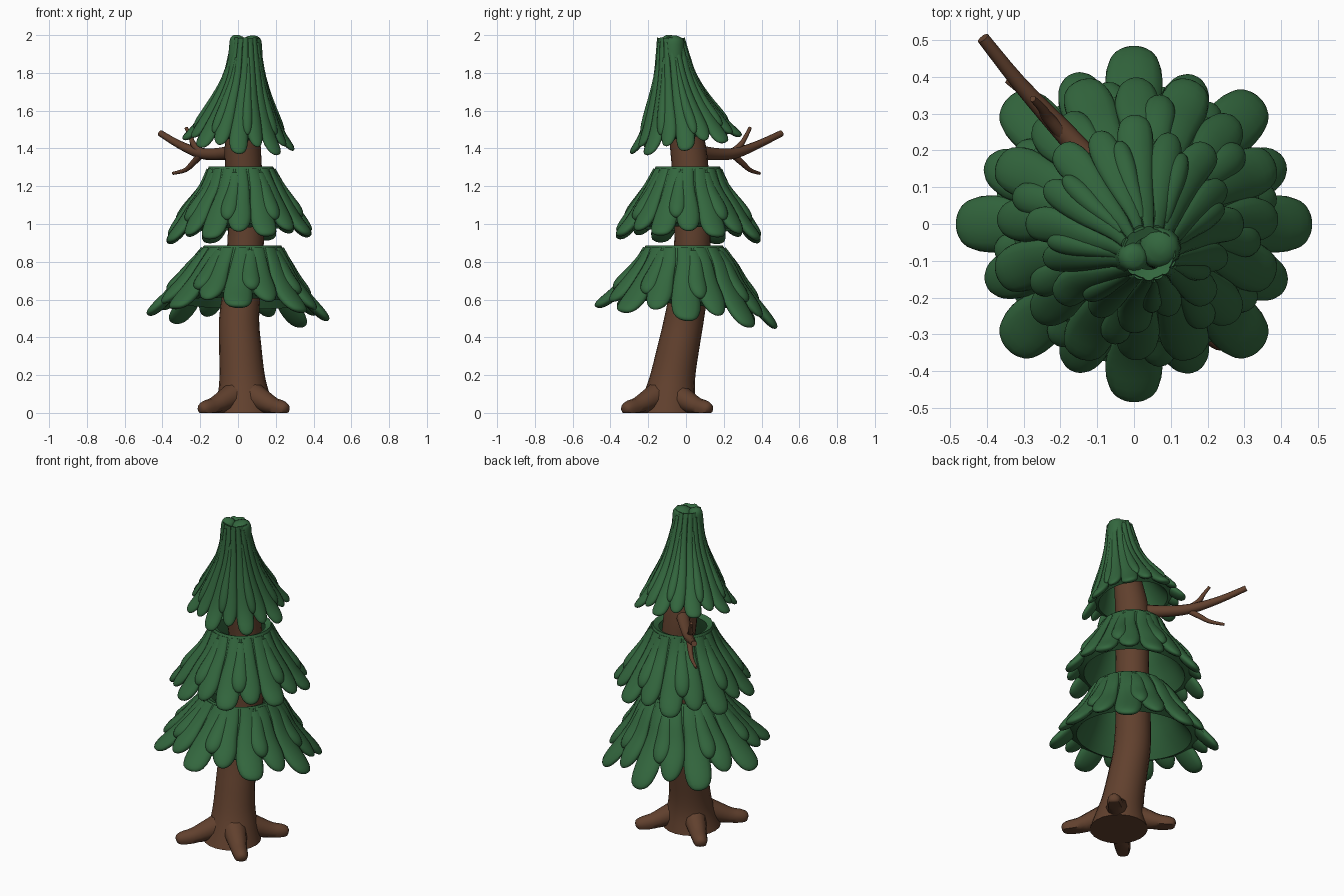
import bpy, bmesh, math, random
from mathutils import Vector

if "Cube" in bpy.data.objects:
    bpy.data.objects.remove(bpy.data.objects["Cube"])

random.seed(4)

def material(name, rgb):
    m = bpy.data.materials.new(name)
    m.diffuse_color = (*rgb, 1)
    m.use_nodes = True
    m.node_tree.nodes["Principled BSDF"].inputs["Base Color"].default_value = m.diffuse_color
    return m

GREEN = material("pine green", (0.033, 0.135, 0.048))
BROWN = material("bark brown", (0.12, 0.052, 0.027))

def spline(rows, t):
    """Catmull-Rom through rows, t in 0..1."""
    n = len(rows) - 1
    i = min(int(t * n), n - 1)
    f = t * n - i
    p = [rows[max(0, min(n, i + k))] for k in (-1, 0, 1, 2)]
    return [b + 0.5 * f * (c - a + f * (2*a - 5*b + 4*c - d + f * (3*(b - c) + d - a)))
            for a, b, c, d in zip(*p)]

def loft(bm, rings, cap_start=True, cap_end=True, loop=False):
    vs = [[bm.verts.new(p) for p in ring] for ring in rings]
    n = len(vs[0])
    pairs = list(zip(vs, vs[1:])) + ([(vs[-1], vs[0])] if loop else [])
    for a, b in pairs:
        for j in range(n):
            k = (j + 1) % n
            bm.faces.new((a[j], a[k], b[k], b[j]))
    if not loop:
        if cap_start:
            bm.faces.new(vs[0][::-1])
        if cap_end:
            bm.faces.new(vs[-1])

def finish(bm, name, mat, angle=50):
    bmesh.ops.recalc_face_normals(bm, faces=bm.faces)
    me = bpy.data.meshes.new(name)
    bm.to_mesh(me)
    bm.free()
    me.materials.append(mat)
    ob = bpy.data.objects.new(name, me)
    bpy.context.collection.objects.link(ob)
    bpy.ops.object.select_all(action='DESELECT')
    ob.select_set(True)
    bpy.context.view_layer.objects.active = ob
    bpy.ops.object.shade_smooth_by_angle(angle=math.radians(angle))
    return ob

def tube(bm, pts, steps=12, sides=10):
    """Round limb through (x, y, z, radius) points, never below the ground."""
    rings = []
    for s in range(steps + 1):
        t = s / steps
        x, y, z, r = spline(pts, t)
        a = Vector(spline(pts, max(0, t - .02))[:3])
        b = Vector(spline(pts, min(1, t + .02))[:3])
        d = (b - a).normalized()
        up = Vector((0, 0, 1)) if abs(d.z) < .9 else Vector((0, 1, 0))
        u = d.cross(up).normalized()
        v = u.cross(d)
        ring = []
        for j in range(sides):
            q = 2 * math.pi * j / sides
            p = Vector((x, y, z)) + (u * math.cos(q) + v * math.sin(q)) * r
            p.z = max(p.z, 0)
            ring.append(p)
        rings.append(ring)
    loft(bm, rings)

# Trunk: leaning column with a flared foot, rows are (x, y, z, radius)
TRUNK = [(.03, -.10, 0, .165), (.03, -.088, .1, .137), (.022, -.07, .2, .12),
         (.012, -.04, .35, .112), (.006, -.01, .5, .106), (.025, .022, .7, .1),
         (.042, .035, .95, .096), (.035, .028, 1.2, .096), (.025, .012, 1.4, .096),
         (.03, -.02, 1.6, .08)]
bm = bmesh.new()
rings = []
for s in range(37):
    x, y, z, r = spline(TRUNK, s / 36)
    rings.append([(x + r * math.cos(math.pi * j / 10), y + r * math.sin(math.pi * j / 10), z)
                  for j in range(20)])
loft(bm, rings)
# Four roots on the diagonals
for k in range(4):
    q = math.radians(45 + 90 * k)
    c, s = math.cos(q), math.sin(q)
    tube(bm, [(.03 + c * d, -.1 + s * d, z, r) for d, z, r in
              ((.05, .1, .075), (.14, .065, .06), (.22, .035, .048),
               (.28, .025, .042), (.315, .02, .03), (.325, .018, .008))])
finish(bm, "trunk", BROWN)

# Bare branch with two twigs
bm = bmesh.new()
tube(bm, [(0, .04, 1.385, .04), (-.1, .15, 1.37, .034), (-.2, .26, 1.375, .029),
          (-.31, .38, 1.42, .021), (-.41, .505, 1.48, .017)])
tube(bm, [(-.19, .24, 1.375, .02), (-.235, .29, 1.42, .016), (-.25, .315, 1.46, .012),
          (-.275, .34, 1.51, .009)], 8, 8)
tube(bm, [(-.19, .24, 1.375, .02), (-.24, .3, 1.32, .016), (-.28, .34, 1.285, .012),
          (-.345, .39, 1.268, .008)], 8, 8)
finish(bm, "branch", BROWN)

def tier(name, rows, phase, tilt, thick, layers, core_end, inner):
    """Skirt of overlapping tongue-shaped leaves; rows are (x, y, z, radius)."""
    def point(q, t, off):
        x, y, z, r = spline(rows, min(t, 1))
        px, py = (r + off) * math.cos(q), (r + off) * math.sin(q)
        return (x + px, y + py, z + off * .45 + (tilt[0] * px + tilt[1] * py) * t)
    bm = bmesh.new()
    # hollow core shell
    N = 48
    ts = [core_end * i / 10 for i in range(11)]
    outer = [[point(2 * math.pi * j / N, t, 0) for j in range(N)] for t in ts]
    back = [[point(2 * math.pi * j / N, t, -inner * (.6 + .4 * t)) for j in range(N)]
            for t in reversed(ts)]
    loft(bm, outer + back, loop=True)
    # leaf layers: (count, half-step shift, start, end, half width, outward offset)
    for count, shift, t0, t1, width, off in layers:
        for k in range(count):
            q0 = math.radians(phase) + 2 * math.pi * (k + shift) / count
            end = t1 + random.uniform(-.02, .02) * (t1 < 1)
            rings = []
            for i in range(15):
                s = math.sin(math.pi / 2 * i / 14)
                t = t0 + (end - t0) * s
                w = width * (.75 + .25 * s) * math.sqrt(max(1 - max(0, (s - .62) / .38) ** 2, .004))
                h = thick * min(1, .25 + s) * math.sqrt(max(1 - max(0, (s - .8) / .2) ** 2, .01))
                rings.append([point(q0 + w * math.cos(a), t, off * s + h * math.sin(a))
                              for a in (2 * math.pi * j / 14 for j in range(14))])
            loft(bm, rings)
    return finish(bm, name, GREEN, 60)

# Foliage tiers from bottom to top
tier("lower_foliage",
     [(.025, -.01, .885, .205), (.015, 0, .8, .255), (.005, -.005, .7, .31),
      (0, 0, .6, .385), (0, 0, .505, .48)], 0, (-.03, -.12), .03,
     [(8, 0, .05, 1, .23, -.005), (8, .5, .05, .87, .22, .0), (8, .25, .1, .70, .17, .012)],
     .74, .06)
tier("middle_foliage",
     [(.015, .01, 1.305, .17), (.02, .005, 1.2, .215), (.012, .01, 1.1, .275),
      (.008, .012, 1.0, .335), (.005, .012, .92, .405)], 22.5, (.05, -.03), .026,
     [(8, 0, .05, 1, .23, -.005), (8, .5, .05, .88, .22, 0), (8, .25, .1, .72, .17, .01)],
     .76, .055)
tier("upper_foliage",
     [(.04, -.08, 1.985, .068), (.035, -.06, 1.8, .1), (.02, -.037, 1.65, .15),
      (.005, -.005, 1.5, .225), (.002, 0, 1.42, .295)], 0, (-.1, .16), .022,
     [(8, 0, .0, 1, .25, -.005), (8, .5, .05, .88, .24, 0), (8, .25, .15, .76, .17, .008)],
     .78, .04)

# Blunt crown closing the tip, two lumps with a notch between
bm = bmesh.new()
tube(bm, [(.0, -.09, 1.75, .06), (-.003, -.09, 1.93, .045), (-.003, -.09, 1.985, .036),
          (-.002, -.09, 2.0, .012)], 10, 12)
tube(bm, [(.07, -.065, 1.75, .06), (.07, -.065, 1.93, .058), (.068, -.065, 1.98, .048),
          (.066, -.065, 1.997, .014)], 10, 12)
finish(bm, "crown_tip", GREEN)
